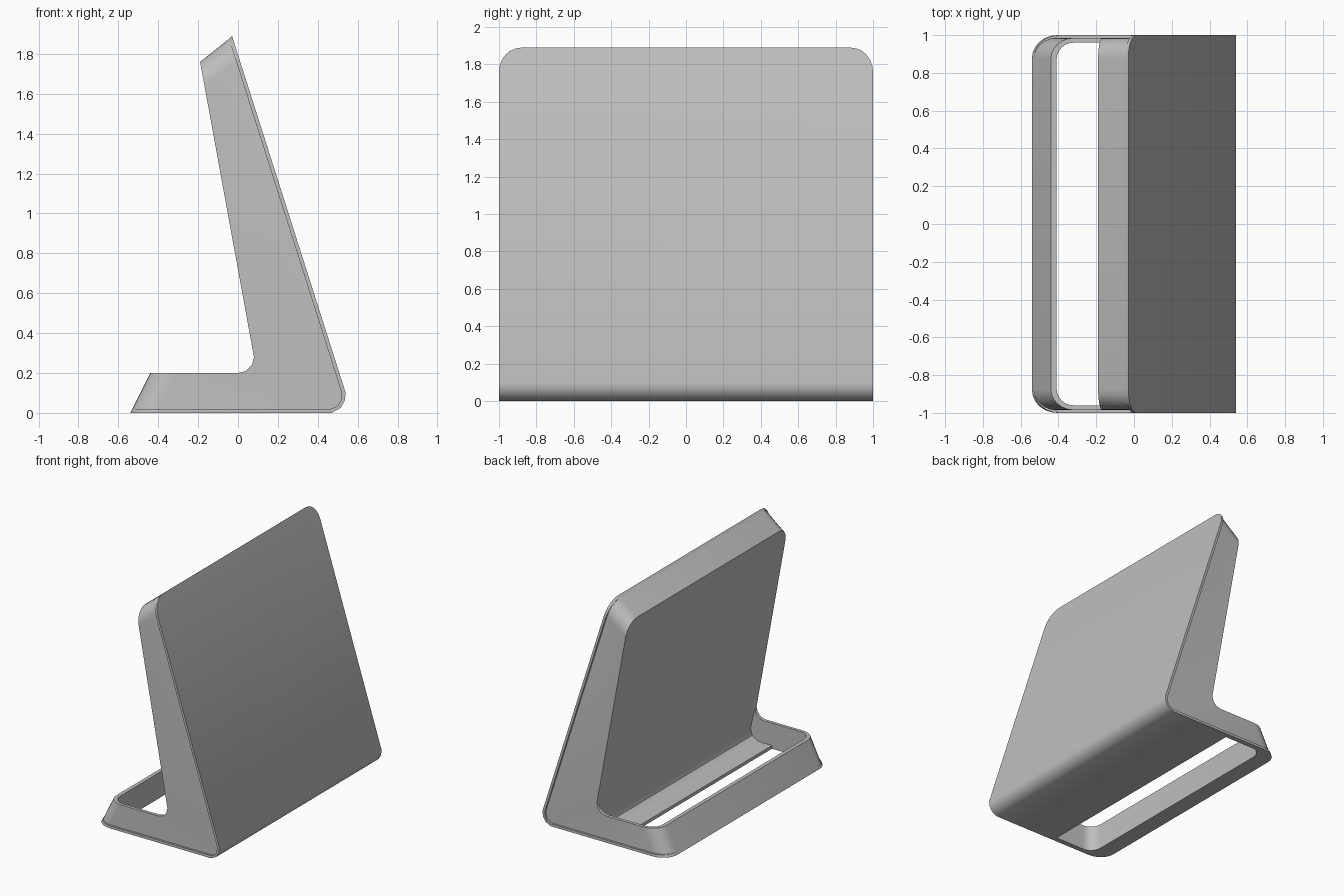
import bpy
import bmesh
import math

if "Cube" in bpy.data.objects:
    bpy.data.objects.remove(bpy.data.objects["Cube"], do_unlink=True)

grey = bpy.data.materials.new("light_grey")
grey.use_nodes = True
COLOUR = (0.52, 0.52, 0.52, 1)
grey.diffuse_color = COLOUR
grey.node_tree.nodes["Principled BSDF"].inputs["Base Color"].default_value = COLOUR


def prism(name, profile, half_width, rounded, radius):
    """Extrude an (x, z) profile along y and round the listed end segments."""
    bm = bmesh.new()
    ends = [[bm.verts.new((x, y, z)) for x, z in profile]
            for y in (-half_width, half_width)]
    near, far = ends
    count = len(profile)
    bm.faces.new(near)
    bm.faces.new(list(reversed(far)))
    for i in range(count):
        j = (i + 1) % count
        bm.faces.new((near[j], near[i], far[i], far[j]))
    bmesh.ops.recalc_face_normals(bm, faces=bm.faces[:])
    edges = [bm.edges.get((end[i], end[(i + 1) % count]))
             for end in ends for i in rounded]
    bmesh.ops.bevel(bm, geom=edges, offset=radius, segments=6,
                    profile=0.5, affect='EDGES')
    bmesh.ops.recalc_face_normals(bm, faces=bm.faces[:])
    mesh = bpy.data.meshes.new(name)
    bm.to_mesh(mesh)
    bm.free()
    mesh.materials.append(grey)
    obj = bpy.data.objects.new(name, mesh)
    bpy.context.collection.objects.link(obj)
    return obj


# Inner and outer lines of the bent back sheet, from foot to top
inner_bend = [(-0.53, 0.02), (0.465, 0.02), (0.5, 0.035),
              (0.515, 0.06), (0.52, 0.1), (-0.045, 1.875)]
outer_bend = [(-0.54, 0), (0.47, 0), (0.515, 0.025),
              (0.535, 0.06), (0.54, 0.1), (-0.03, 1.89)]

# Thin sheet that wraps the back and the base
back_sheet = prism("back_sheet", inner_bend + outer_bend[::-1], 1.0, (5, 11), 0.12)

# Wedge body with a filleted angle between foot and upright
front_line = [(-0.19, 1.76), (0.08, 0.28), (0.07, 0.24),
              (0.04, 0.21), (0, 0.2), (-0.44, 0.2)]
stand_body = prism("stand_body", inner_bend + front_line, 0.985, (5, 11), 0.11)

# Opening in the base, running back under the front panel
opening = [(-0.41, -0.1), (-0.41, 0.3), (0.072, 0.3), (0.115, 0.11),
           (0.1, 0.06), (0.06, 0.032), (0.01, 0.025), (-0.07, 0.025), (-0.07, -0.1)]
cutter = prism("opening_cutter", opening, 0.96, (0,), 0.09)
cutter.hide_render = True

for obj in (back_sheet, stand_body):
    cut = obj.modifiers.new("opening", 'BOOLEAN')
    cut.operation = 'DIFFERENCE'
    cut.solver = 'EXACT'
    cut.object = cutter
    bpy.ops.object.select_all(action='DESELECT')
    obj.select_set(True)
    bpy.context.view_layer.objects.active = obj
    bpy.ops.object.modifier_apply(modifier=cut.name)
    bpy.ops.object.shade_smooth_by_angle(angle=math.radians(32))

bpy.data.objects.remove(cutter, do_unlink=True)
